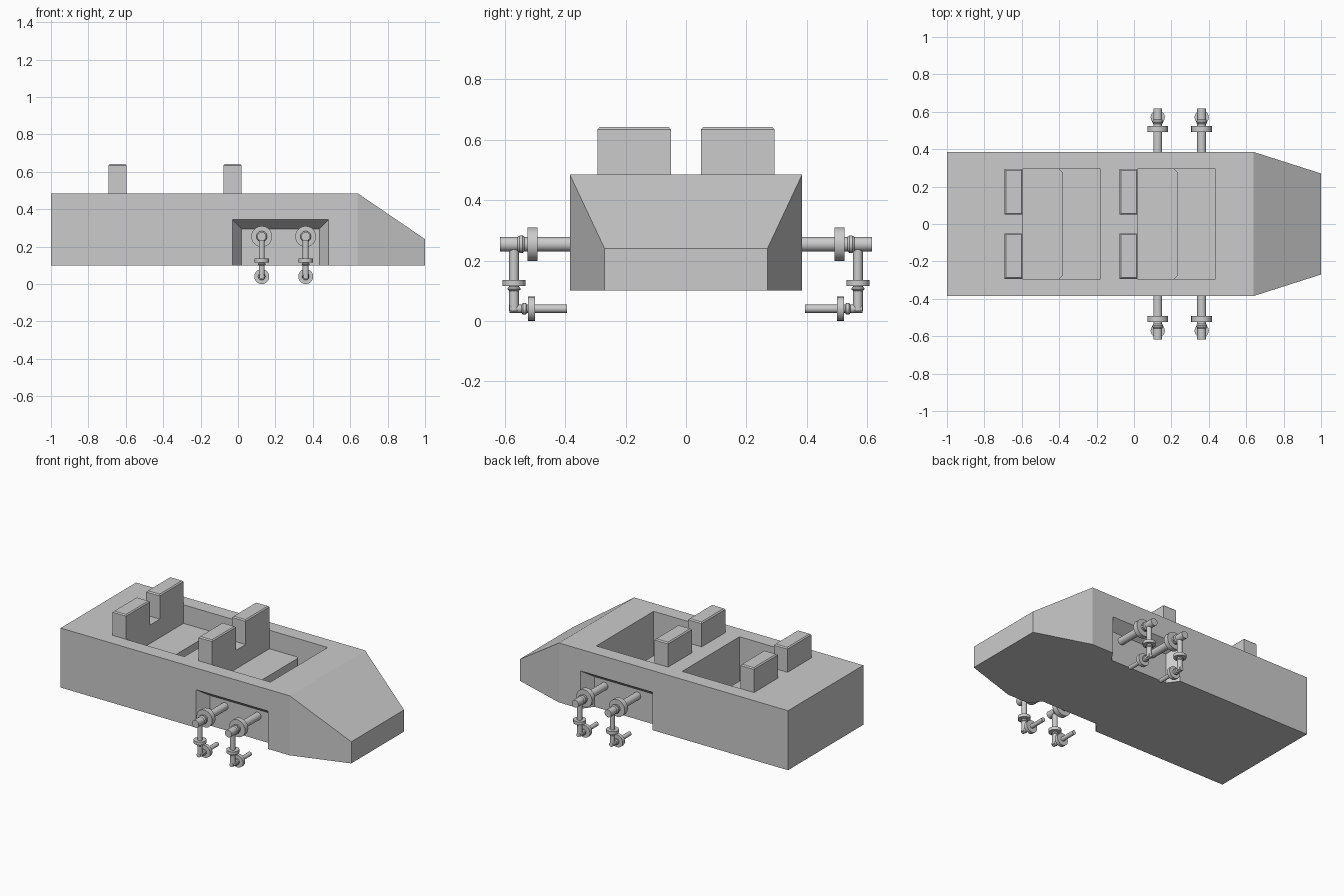
import bpy, bmesh, math
from mathutils import Vector

if "Cube" in bpy.data.objects:
    bpy.data.objects.remove(bpy.data.objects["Cube"])

grey = bpy.data.materials.new("plain grey")
grey.diffuse_color = (0.6, 0.6, 0.6, 1)
grey.use_nodes = True
grey.node_tree.nodes["Principled BSDF"].inputs["Base Color"].default_value = grey.diffuse_color


def make_object(name, bm):
    bmesh.ops.recalc_face_normals(bm, faces=bm.faces)
    mesh = bpy.data.meshes.new(name)
    bm.to_mesh(mesh)
    bm.free()
    mesh.materials.append(grey)
    ob = bpy.data.objects.new(name, mesh)
    bpy.context.collection.objects.link(ob)
    return ob


def hull(name, points):
    """Convex solid around a few corner points."""
    bm = bmesh.new()
    for p in points:
        bm.verts.new(p)
    bmesh.ops.convex_hull(bm, input=bm.verts)
    bmesh.ops.dissolve_limit(bm, angle_limit=0.01, verts=bm.verts, edges=bm.edges)
    return make_object(name, bm)


def box(name, xs, ys, zs):
    return hull(name, [(x, y, z) for x in xs for y in ys for z in zs])


def bevel(ob, pick, width):
    """Chamfer the edges whose two end points satisfy pick."""
    bm = bmesh.new()
    bm.from_mesh(ob.data)
    edges = [e for e in bm.edges if pick(e.verts[0].co, e.verts[1].co)]
    bmesh.ops.bevel(bm, geom=edges, offset=width, segments=1, affect='EDGES')
    bm.to_mesh(ob.data)
    bm.free()


def cut(target, cutter):
    mod = target.modifiers.new("cut", 'BOOLEAN')
    mod.operation = 'DIFFERENCE'
    mod.solver = 'EXACT'
    mod.object = cutter
    cutter.hide_render = True
    bpy.context.view_layer.objects.active = target
    bpy.ops.object.modifier_apply(modifier=mod.name)
    bpy.data.objects.remove(cutter)


# Hull with tapered, sloping nose
body = hull("body", [(x, s * y, z)
                     for x, y, top in ((-1, .385, .485), (.64, .385, .485), (1, .27, .24))
                     for s in (-1, 1) for z in (.1, top)])

# Cockpit wells, seat cushions and seat backs
for row, x in (("rear", -.595), ("front", .02)):
    cut(body, box("well_cutter", (x, x + .417), (-.293, .293), (.15, .7)))
    seat = box(row + "_seat_cushion", (x - .01, x + .212), (-.296, .296), (.145, .365))
    bevel(seat, lambda a, b: abs(a.z - b.z) > .1 and a.x > x + .1 and b.x > x + .1, .018)
    for side, s in (("right", -1), ("left", 1)):
        back = box(f"{row}_{side}_seat_back", (x - .097, x), (s * .05, s * .293), (.45, .642))
        bevel(back, lambda a, b: a.z > .6 and b.z > .6, .007)

# Side bays with splayed edges, open at the bottom
for s in (-1, 1):
    inner = [(x, s * .315, z) for x in (.02, .435) for z in (.04, .295)]
    outer = [(x, s * .455, z) for x in (-.08, .535) for z in (.04, .395)]
    cut(body, hull("bay_cutter", inner + outer))


def lathe(bm, origin, axis, profile, sides=24):
    """Turned solid: profile is a list of (distance along axis, radius)."""
    axis = Vector(axis)
    u = axis.orthogonal().normalized()
    v = axis.cross(u)
    rings = []
    for d, r in profile:
        rings.append([bm.verts.new(Vector(origin) + axis * d + r *
                      (u * math.cos(2 * math.pi * i / sides) + v * math.sin(2 * math.pi * i / sides)))
                      for i in range(sides)])
    for a, b in zip(rings, rings[1:]):
        for i in range(sides):
            j = (i + 1) % sides
            bm.faces.new((a[i], a[j], b[j], b[i]))
    bm.faces.new(rings[0])
    bm.faces.new(rings[-1])


def rod(start, end, r, disc, disc_r, collar, collar_r):
    """Rod profile with a flat disc and a small rounded collar."""
    d0, d1 = disc
    c0, c1 = collar
    m = (c1 - c0) * .3
    return [(start, r), (d0, r), (d0, disc_r), (d1, disc_r), (d1, r), (c0, r),
            (c0 + m, collar_r), (c1 - m, collar_r), (c1, r), (end, r)]


# Jointed pipe arms, two on each side
for side, s in (("right", -1), ("left", 1)):
    for place, x in (("rear", .127), ("front", .362)):
        bm = bmesh.new()
        lathe(bm, (x, 0, .254), (0, s, 0),
              rod(.31, .617, .024, (.492, .525), .056, (.535, .558), .029))
        lathe(bm, (x, s * .57, .254), (0, 0, -1),
              rod(0, .222, .016, (.118, .138), .038, (.141, .155), .021))
        lathe(bm, (x, s * .585, .04), (0, -s, 0),
              rod(0, .19, .0135, (.062, .085), .04, (.045, .058), .019)[:1] +
              [(.04, .0135), (.044, .019), (.054, .019), (.058, .0135), (.062, .0135),
               (.062, .04), (.085, .04), (.085, .0135), (.19, .0135)])
        arm = make_object(f"{side}_{place}_arm", bm)
        bpy.ops.object.select_all(action='DESELECT')
        arm.select_set(True)
        bpy.context.view_layer.objects.active = arm
        bpy.ops.object.shade_smooth_by_angle(angle=math.radians(35))
